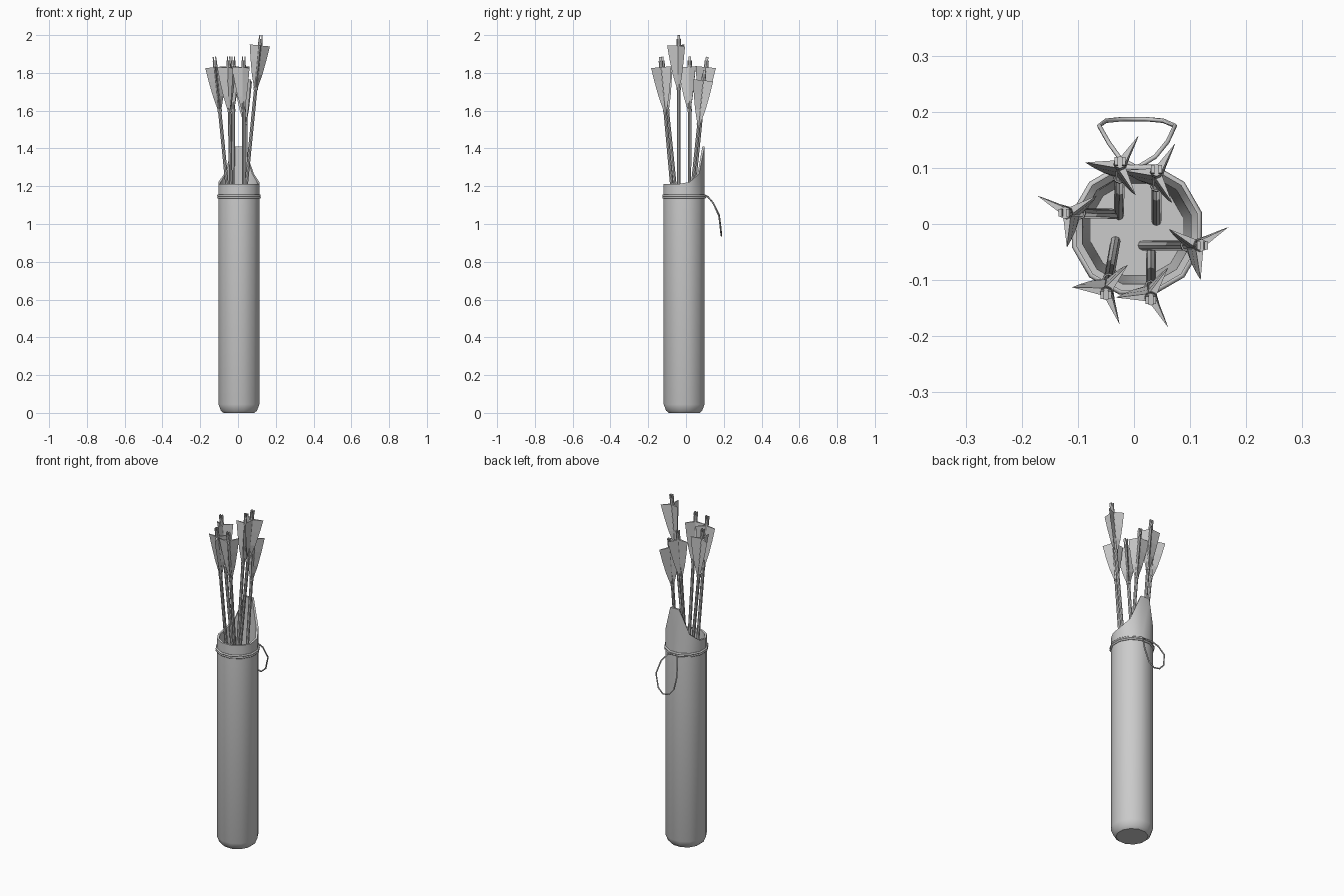
import bpy, bmesh, math
from mathutils import Vector, Matrix

if "Cube" in bpy.data.objects:
    bpy.data.objects.remove(bpy.data.objects["Cube"])

CX, CY, SIDES = 0.005, -0.01, 12


def finish(bm, name, smooth=True):
    bmesh.ops.recalc_face_normals(bm, faces=bm.faces)
    me = bpy.data.meshes.new(name)
    bm.to_mesh(me)
    bm.free()
    ob = bpy.data.objects.new(name, me)
    bpy.context.collection.objects.link(ob)
    if smooth:
        bpy.ops.object.select_all(action='DESELECT')
        ob.select_set(True)
        bpy.context.view_layer.objects.active = ob
        bpy.ops.object.shade_smooth_by_angle(angle=math.radians(40))
    return ob


def bridge(bm, a, b):
    n = len(a)
    for i in range(n):
        bm.faces.new((a[i], a[(i + 1) % n], b[(i + 1) % n], b[i]))


def lathe(bm, profile, sides):
    # profile of (radius, z), capped at both ends
    rings = []
    for r, z in profile:
        rings.append([bm.verts.new((r * math.cos(2 * math.pi * i / sides),
                                    r * math.sin(2 * math.pi * i / sides), z)) for i in range(sides)])
    for a, b in zip(rings, rings[1:]):
        bridge(bm, a, b)
    bm.faces.new(rings[0])
    bm.faces.new(rings[-1])


# Quiver body: 12-sided tube with the rim swept up at the back
def rim_height(i):
    away = abs((15 + 30 * i - 90 + 180) % 360 - 180)   # angle from the back
    return {15: 1.41, 45: 1.265, 75: 1.222}.get(away, 1.212)


bm = bmesh.new()
rings = []
for r, z in [(0.085, 0), (0.099, 0.012), (0.112, 0.045), (0.112, 1.12), (0.112, None),
             (0.1, None), (0.097, 1.12), (0.085, 0.93)]:
    ring = []
    for i in range(SIDES):
        t = math.radians(15 + 30 * i)
        ring.append(bm.verts.new((CX + r * math.cos(t), CY + r * math.sin(t),
                                  rim_height(i) if z is None else z)))
    rings.append(ring)
for a, b in zip(rings, rings[1:]):
    bridge(bm, a, b)
bm.faces.new(rings[0])
bm.faces.new(rings[-1])
finish(bm, "quiver_body")


# Cords: the band round the neck and the hanging loop
def cord(name, points, radius, closed, kind='POLY'):
    cu = bpy.data.curves.new(name, 'CURVE')
    cu.dimensions = '3D'
    cu.bevel_depth = radius
    cu.bevel_resolution = 1
    cu.use_fill_caps = True
    sp = cu.splines.new(kind)
    sp.points.add(len(points) - 1)
    for p, co in zip(sp.points, points):
        p.co = (*co, 1)
    sp.use_cyclic_u = closed
    ob = bpy.data.objects.new(name, cu)
    bpy.context.collection.objects.link(ob)


for k, z in enumerate((1.141, 1.151)):
    cord(f"neck_cord_{k + 1}", [(CX + 0.114 * math.cos(math.radians(15 + 30 * i)),
                                 CY + 0.114 * math.sin(math.radians(15 + 30 * i)), z)
                                for i in range(SIDES)], 0.006, True)
cord("hanging_loop", [(0.0, 0.103, 1.15), (-0.025, 0.117, 1.143), (-0.045, 0.145, 1.11),
                      (-0.062, 0.175, 1.05), (-0.05, 0.184, 0.98), (-0.02, 0.187, 0.945),
                      (0.02, 0.187, 0.937), (0.052, 0.184, 0.965), (0.073, 0.175, 1.04),
                      (0.06, 0.147, 1.105), (0.038, 0.12, 1.14), (0.01, 0.103, 1.15)], 0.004, False)


# Arrow: shaft, wraps, nock prongs and three wedge-shaped feathers
def arrow(name, top, foot, turn):
    top, foot = Vector(top), Vector(foot)
    axis = (top - foot).normalized()
    length = (top - foot).length
    place = Matrix.Translation(top) @ Vector((0, 0, 1)).rotation_difference(axis).to_matrix().to_4x4()

    bm = bmesh.new()
    lathe(bm, [(0.009, -length), (0.009, -0.05), (0.011, -0.045), (0.011, -0.02)], 8)
    for z in (-0.285, -0.05):
        lathe(bm, [(0.0115, z - 0.007), (0.0115, z + 0.007)], 8)
    for s in (-1, 1):
        m = Matrix.Translation((0.0065 * s, 0, -0.011)) @ Matrix.Diagonal((0.006, 0.014, 0.022, 1))
        bmesh.ops.create_cube(bm, size=1, matrix=m)
    bm.transform(place)
    finish(bm, name + "_shaft")

    bm = bmesh.new()
    edge = [(0.008, -0.055), (0.062, -0.055), (0.049, -0.13), (0.032, -0.21), (0.01, -0.285)]
    for k in range(3):
        spin = Matrix.Rotation(math.radians(turn + 120 * k), 4, 'Z')
        outer = [bm.verts.new(spin @ Vector((r, 0, z))) for r, z in edge[1:]]
        for s in (-1, 1):
            root = [bm.verts.new(spin @ Vector((0.004, 0.007 * s, z))) for _, z in edge[1:]]
            for i in range(len(root) - 1):
                bm.faces.new((root[i], root[i + 1], outer[i + 1], outer[i]))
            if s < 0:
                first = root
        bm.faces.new((first[0], outer[0], root[0]))
        bm.faces.new((first[-1], root[-1], outer[-1]))
    # pull the outer tips slightly upward for the swept top edge
    bm.transform(place)
    finish(bm, name + "_feathers", smooth=False)


FLOOR = 0.92
for name, top, foot, turn in [
    ("arrow_left", (-0.125, 0.02, 1.885), (-0.03, 0.018), 30),
    ("arrow_back_left", (-0.025, 0.112, 1.885), (-0.027, 0.015), 57),
    ("arrow_back_right", (0.04, 0.098, 1.815), (0.04, 0.005), 57),
    ("arrow_right", (0.122, -0.038, 2.0), (0.015, -0.038), 32),
    ("arrow_front_left", (-0.05, -0.127, 1.885), (-0.033, -0.03), 52),
    ("arrow_front_right", (0.03, -0.136, 1.885), (0.03, -0.05), 60),
]:
    arrow(name, top, (*foot, FLOOR), turn)
